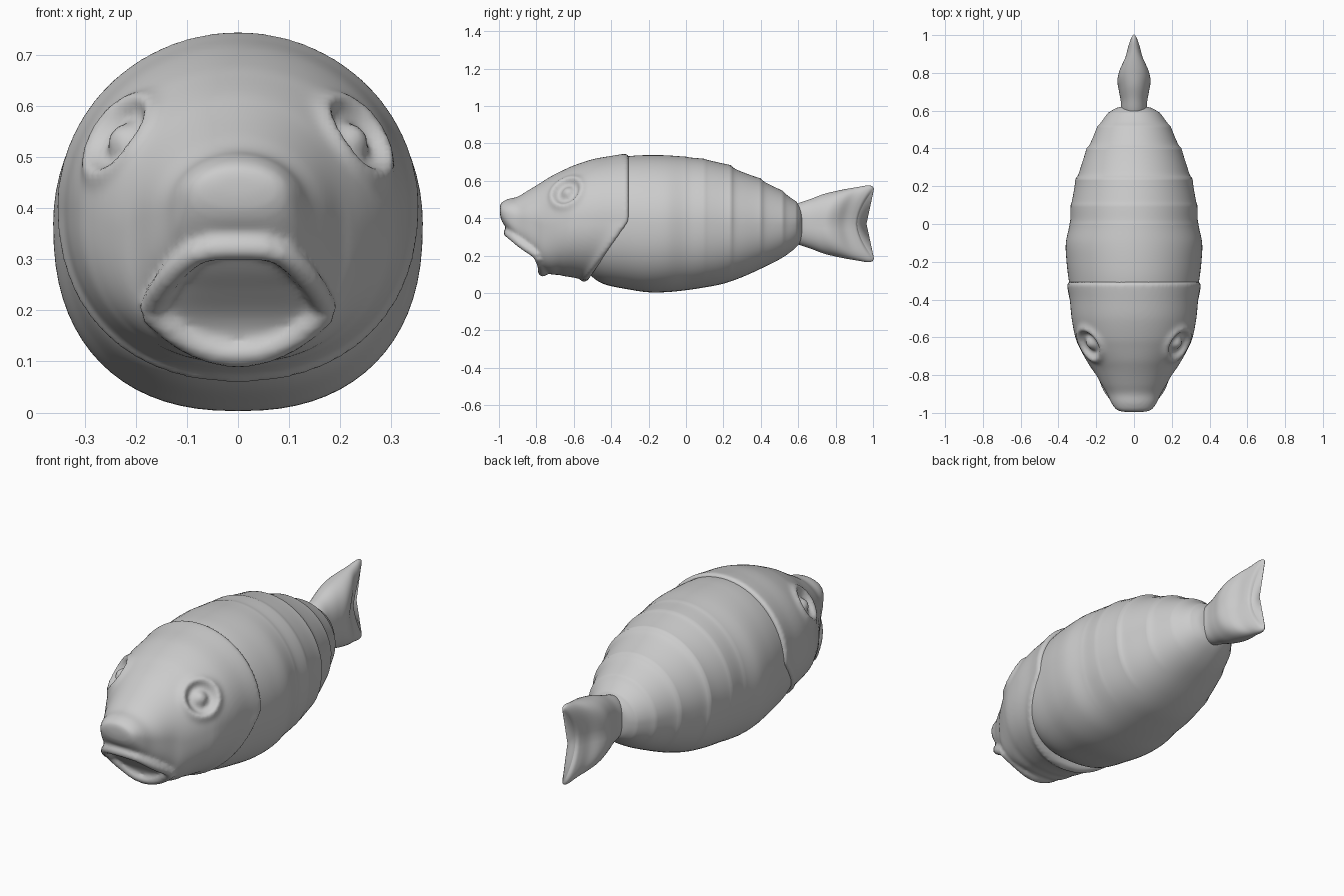
import bpy, bmesh, math
from mathutils import Vector

old = bpy.data.objects.get("Cube")
if old:
    bpy.data.objects.remove(old, do_unlink=True)

grey = bpy.data.materials.new("plain grey")
grey.use_nodes = True
grey.diffuse_color = (0.6, 0.6, 0.6, 1)
grey.node_tree.nodes["Principled BSDF"].inputs["Base Color"].default_value = (0.6, 0.6, 0.6, 1)


def spline(rows, steps):
    """Smooth rows of numbers with a Catmull-Rom spline."""
    out = []
    for i in range(len(rows) - 1):
        a, b, c, d = (rows[max(0, min(len(rows) - 1, i + k))] for k in (-1, 0, 1, 2))
        for s in range(steps):
            t = s / steps
            out.append([q + t / 2 * (r - p + t * (2 * p - 5 * q + 4 * r - e
                        + t * (3 * (q - r) + e - p))) for p, q, r, e in zip(a, b, c, d)])
    return out + [list(rows[-1])]


def power(v, e):
    return math.copysign(abs(v) ** e, v)


def loft(name, rows, shape, sides=72):
    """Skin rings of points and close both ends with a fan."""
    bm = bmesh.new()
    rings = [[bm.verts.new(shape(r, 2 * math.pi * i / sides)) for i in range(sides)] for r in rows]
    for a, b in zip(rings, rings[1:]):
        for i in range(sides):
            j = (i + 1) % sides
            bm.faces.new((a[i], a[j], b[j], b[i]))
    for ring in (rings[0], rings[-1]):
        mid = bm.verts.new(sum((v.co for v in ring), Vector()) / sides)
        for i in range(sides):
            bm.faces.new((ring[i], ring[(i + 1) % sides], mid))
    bmesh.ops.recalc_face_normals(bm, faces=bm.faces)
    mesh = bpy.data.meshes.new(name)
    bm.to_mesh(mesh)
    bm.free()
    mesh.materials.append(grey)
    mesh.shade_smooth()
    obj = bpy.data.objects.new(name, mesh)
    bpy.context.collection.objects.link(obj)
    return obj


def lip(name, half, radius):
    """Mirrored tube through points given from the middle to one corner."""
    pts = [(-x, y, z) for x, y, z in half[:0:-1]] + half
    pts = spline(pts, 5)
    curve = bpy.data.curves.new(name, "CURVE")
    curve.dimensions = "3D"
    curve.bevel_depth = radius
    curve.use_fill_caps = True
    line = curve.splines.new("POLY")
    line.points.add(len(pts) - 1)
    for p, co in zip(line.points, pts):
        p.co = (*co, 1)
    curve.materials.append(grey)
    obj = bpy.data.objects.new(name, curve)
    bpy.context.collection.objects.link(obj)
    return obj


# Body: y, top, bottom, half width
body_rows = [
    (-.56, .55, .15, .20), (-.50, .66, .085, .28), (-.43, .71, .045, .325), (-.30, .732, .018, .345),
    (-.20, .737, .004, .357), (-.10, .735, .005, .36), (0, .725, .015, .338), (.10, .712, .03, .33),
    (.20, .685, .05, .308), (.30, .645, .085, .28), (.40, .60, .13, .24), (.50, .545, .18, .192),
    (.57, .495, .228, .145), (.61, .46, .27, .10), (.625, .43, .31, .05)]
folds = ((0, .003), (.10, .004), (.24, .013), (.40, .011), (.52, .010), (.59, .010))


def body_shape(row, a):
    y, top, low, w = row
    s, c = math.sin(a), math.cos(a)
    e = 1 if s > 0 else 2 / 2.35
    # Overlapping folds fade out towards the belly
    fold = sum(h * math.exp(-(b - y) / .06 if y < b else -(y - b) / .012) for b, h in folds)
    fold *= max(0, min(1, s + .9))
    h = (top - low) / 2
    return ((w + fold) * power(c, e), y, (top + low) / 2 + (h + fold) * power(s, e))


loft("body", spline(body_rows, 10), body_shape)

# Head: y, top, bottom, half width, backward slant of the gill edge, lower squareness
head_rows = [
    (-.995, .465, .425, .05, 0, 2), (-.985, .485, .385, .09, 0, 2.5), (-.95, .503, .335, .118, 0, 3.5),
    (-.90, .515, .28, .142, 0, 4), (-.85, .545, .235, .172, 0, 4), (-.80, .575, .185, .20, 0, 4),
    (-.765, .597, .125, .225, 0, 3), (-.72, .625, .10, .253, 0, 2.5), (-.66, .655, .097, .285, .1, 2.3),
    (-.60, .682, .09, .31, .25, 2.2), (-.50, .715, .083, .33, .5, 2.2), (-.40, .733, .072, .34, .75, 2.2),
    (-.345, .742, .062, .35, .95, 2.2), (-.32, .744, .06, .354, 1, 2.2), (-.305, .732, .07, .343, 1, 2.2)]
eye = Vector((.24, -.64, .545))
eye_out = Vector((.74, -.4, .54)).normalized()


def head_shape(row, a):
    y, top, low, w, slant, n = row
    s, c = math.sin(a), math.cos(a)
    e = 1 if s > 0 else 2 / n
    z = (top + low) / 2 + (top - low) / 2 * power(s, e)
    p = Vector((w * power(c, e), y - .22 * slant * max(0, (.385 - z) / .32), z))
    # Raised eye rim, sunken ring and low pupil
    side = 1 if p.x > 0 else -1
    q = Vector((abs(p.x), p.y, p.z))
    d = (q - eye).length
    q += eye_out * (.016 * math.exp(-((d - .09) / .018) ** 2)
                    - .022 * math.exp(-((d - .05) / .022) ** 2)
                    + .006 * math.exp(-(d / .025) ** 2))
    return (q.x * side, q.y, q.z)


head = loft("head", spline(head_rows, 9), head_shape, 120)

# Lips around the slanted mouth, fused into the head
upper = lip("upper_lip", [(0, -.952, .322), (.08, -.94, .312), (.14, -.875, .258), (.172, -.79, .202)], .024)
lower = lip("lower_lip", [(0, -.765, .115), (.05, -.765, .122), (.11, -.77, .15), (.172, -.79, .2)], .027)
bpy.ops.object.select_all(action="DESELECT")
for o in (upper, lower):
    o.select_set(True)
bpy.context.view_layer.objects.active = upper
bpy.ops.object.convert(target="MESH")
head.select_set(True)
bpy.context.view_layer.objects.active = head
bpy.ops.object.join()
fuse = head.modifiers.new("fuse", "REMESH")
fuse.mode = "VOXEL"
fuse.voxel_size = .01
fuse.use_smooth_shade = True
soft = head.modifiers.new("soften", "SMOOTH")
soft.factor = .5
soft.iterations = 4

# Forked tail: position, half height, half thickness
tail_rows = [
    (-.05, .09, .05), (.06, .112, .07), (.2, .132, .075), (.36, .158, .09), (.52, .175, .105),
    (.66, .187, .095), (.8, .197, .065), (.92, .205, .048), (.98, .2, .035), (1, .185, .015)]


def tail_shape(row, a):
    t, h, w = row
    s, c = math.sin(a), math.cos(a)
    # Hollow between the two lobes towards the fork
    hollow = 1 - .35 * max(0, t) * (1 - abs(s))
    return (w * c * hollow, .58 + t * (.335 + .09 * abs(s) ** 1.5), .37 + h * power(s, .9))


loft("tail_fin", spline(tail_rows, 6), tail_shape, 48)
